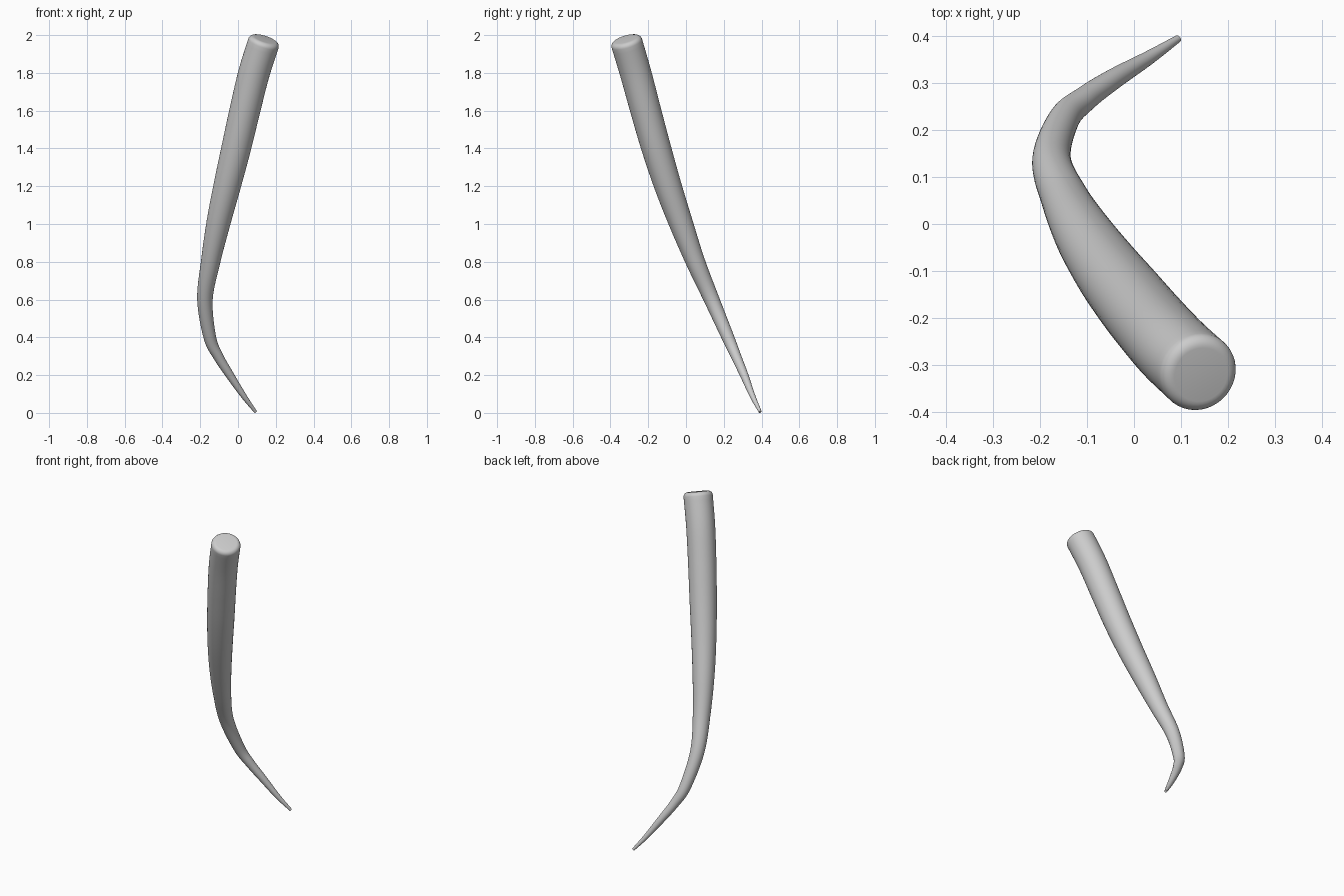
import bpy, bmesh, math
from mathutils import Vector

if "Cube" in bpy.data.objects:
    bpy.data.objects.remove(bpy.data.objects["Cube"])

# Centre line of the horn from tip to butt: x, y, z, radius
KEYS = [
    (0.093, 0.393, 0.005, 0.008), (0.030, 0.352, 0.09, 0.015),
    (-0.043, 0.308, 0.20, 0.022), (-0.105, 0.265, 0.30, 0.027),
    (-0.149, 0.222, 0.40, 0.033), (-0.175, 0.136, 0.60, 0.041),
    (-0.145, 0.050, 0.80, 0.051), (-0.105, -0.025, 1.00, 0.063),
    (-0.058, -0.095, 1.20, 0.072), (-0.010, -0.157, 1.40, 0.078),
    (0.036, -0.213, 1.60, 0.081), (0.085, -0.267, 1.80, 0.083),
    (0.142, -0.320, 1.979, 0.084),
]
SIDES, STEPS, ROUND = 40, 8, 0.025


def spline(a, b, c, d, t):
    """Catmull-Rom interpolation between b and c."""
    return 0.5 * (2 * b + (c - a) * t + (2 * a - 5 * b + 4 * c - d) * t ** 2
                  + (3 * b - a - 3 * c + d) * t ** 3)


pts = [Vector(k) for k in KEYS]
pts = [2 * pts[0] - pts[1]] + pts + [2 * pts[-1] - pts[-2]]
path = [spline(*pts[i:i + 4], s / STEPS)
        for i in range(len(pts) - 3) for s in range(STEPS)] + [pts[-2]]
centres = [p.xyz for p in path]
n = len(path)
tangents = [(centres[min(i + 1, n - 1)] - centres[max(i - 1, 0)]).normalized()
            for i in range(n)]
rings = [(c, t, p[3]) for c, t, p in zip(centres, tangents, path)]

# Rounded rim at the thick end
end, axis, r = rings[-1]
rings = [g for g in rings if (end - g[0]).dot(axis) > ROUND * 1.1]
for k in range(7):
    a = math.pi / 2 * k / 6
    rings.append((end - axis * ROUND * (1 - math.sin(a)), axis,
                  r - ROUND * (1 - math.cos(a))))

# Sweep circles along the path and bridge them
bm = bmesh.new()
loops = []
for c, t, rad in rings:
    u = Vector((0, 1, 0)).cross(t).normalized()
    v = t.cross(u)
    loops.append([bm.verts.new(c + rad * (u * math.cos(q) + v * math.sin(q)))
                  for q in (2 * math.pi * j / SIDES for j in range(SIDES))])
for lo, hi in zip(loops, loops[1:]):
    for j in range(SIDES):
        k = (j + 1) % SIDES
        bm.faces.new((lo[j], lo[k], hi[k], hi[j]))
bm.faces.new(loops[0][::-1])
bm.faces.new(loops[-1])
mesh = bpy.data.meshes.new("curved_horn")
bm.to_mesh(mesh)
bm.free()
horn = bpy.data.objects.new("curved_horn", mesh)
bpy.context.collection.objects.link(horn)
bpy.context.view_layer.objects.active = horn
horn.select_set(True)
bpy.ops.object.shade_smooth_by_angle(angle=math.radians(40))
